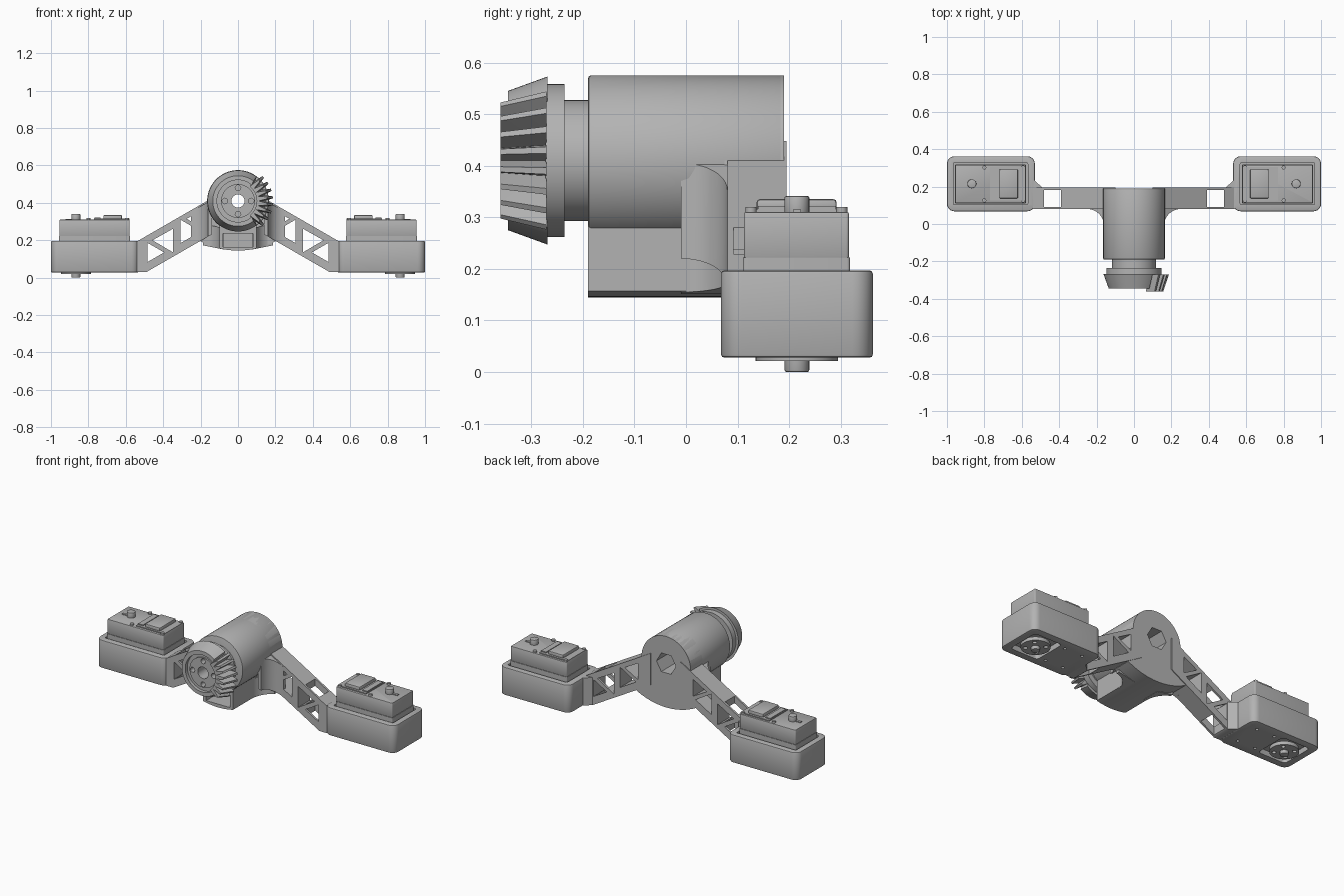
import bpy, bmesh, math
from math import sin, cos, pi, radians

cube = bpy.data.objects.get("Cube")
if cube:
    bpy.data.objects.remove(cube)

grey = bpy.data.materials.new("light_grey")
grey.use_nodes = True
colour = (0.45, 0.45, 0.45, 1)
grey.diffuse_color = colour
grey.node_tree.nodes["Principled BSDF"].inputs["Base Color"].default_value = colour


def activate(ob):
    bpy.ops.object.select_all(action='DESELECT')
    ob.select_set(True)
    bpy.context.view_layer.objects.active = ob


def apply(ob, kind, **settings):
    activate(ob)
    mod = ob.modifiers.new(kind, kind)
    for key, value in settings.items():
        setattr(mod, key, value)
    bpy.ops.object.modifier_apply(modifier=mod.name)


def finish(name, bm, bevel=0):
    bmesh.ops.recalc_face_normals(bm, faces=bm.faces)
    me = bpy.data.meshes.new(name)
    bm.to_mesh(me)
    bm.free()
    me.materials.append(grey)
    ob = bpy.data.objects.new(name, me)
    bpy.context.collection.objects.link(ob)
    if bevel:
        apply(ob, 'BEVEL', width=bevel, segments=2, limit_method='ANGLE', angle_limit=radians(50))
    return ob


def prism(name, pts, a, b, axis='z', bevel=0):
    """Extrude an outline from a to b: (x, y) along z, or (x, z) along y."""
    place = (lambda p, t: (p[0], p[1], t)) if axis == 'z' else (lambda p, t: (p[0], t, p[1]))
    bm = bmesh.new()
    lo = [bm.verts.new(place(p, a)) for p in pts]
    hi = [bm.verts.new(place(p, b)) for p in pts]
    bm.faces.new(lo)
    bm.faces.new(hi)
    for i in range(len(pts)):
        j = (i + 1) % len(pts)
        bm.faces.new((lo[i], lo[j], hi[j], hi[i]))
    return finish(name, bm, bevel)


def arc(cx, cy, r, a0, a1, n):
    angles = [radians(a0 + (a1 - a0) * i / n) for i in range(n + 1)]
    return [(cx + r * cos(t), cy + r * sin(t)) for t in angles]


def disc(cx, cy, r, n=32):
    return arc(cx, cy, r, 0, 360, n)[:-1]


def rrect(x0, x1, y0, y1, r=0.0):
    if not r:
        return [(x0, y0), (x1, y0), (x1, y1), (x0, y1)]
    return (arc(x1 - r, y1 - r, r, 0, 90, 6) + arc(x0 + r, y1 - r, r, 90, 180, 6)
            + arc(x0 + r, y0 + r, r, 180, 270, 6) + arc(x1 - r, y0 + r, r, 270, 360, 6))


def cut(ob, *cutters):
    for c in cutters:
        c.hide_render = True
        apply(ob, 'BOOLEAN', object=c, operation='DIFFERENCE', solver='EXACT')
        bpy.data.objects.remove(c)


def lathe(name, profile, radius, n=96):
    """Spin a closed (r, y) profile about the hub axis."""
    bm = bmesh.new()
    rings = []
    for i in range(n):
        t = 2 * pi * i / n
        rings.append([bm.verts.new((radius(r, t) * cos(t), y, HUB_Z + radius(r, t) * sin(t)))
                      for r, y in profile])
    for i in range(n):
        a, b = rings[i], rings[(i + 1) % n]
        for k in range(len(profile)):
            m = (k + 1) % len(profile)
            bm.faces.new((a[k], a[m], b[m], b[k]))
    return finish(name, bm)


HUB_Z = 0.41
paired = []

# Hub barrel, back plate and front lower block
hub = prism("hub_barrel", disc(0, HUB_Z, 0.165, 64), -0.19, 0.189, 'y', 0.006)
bottom = arc(0, 0.57, 0.425, 242, 298, 16)
plate = prism("hub_back_plate", arc(0, HUB_Z, 0.165, 0, 180, 32) + bottom, 0.075, 0.19, 'y')
block = prism("hub_lower_block", [(0.1, 0.285), (-0.1, 0.285)] + arc(0, 0.57, 0.425, 256.4, 283.6, 10),
              -0.19, 0.1, 'y')
cut(block, prism("pocket", rrect(-0.08, 0.08, 0.165, 0.235), -0.3, 0.03, 'y'))
for ob in (hub, plate):
    cut(ob, prism("bore", disc(0, HUB_Z, 0.035), -0.4, 0.4, 'y'),
        prism("hex_socket", disc(0, HUB_Z, 0.065, 6), 0.06, 0.4, 'y'))

# Sector bevel gear with collar and flange
lathe("gear_collar", [(0.035, -0.17), (0.117, -0.17), (0.117, -0.235), (0.148, -0.235),
                      (0.148, -0.272), (0.035, -0.272)], lambda r, t: r)


def sector(r, t):
    return r - 0.025 if r > 0.13 and cos(t) > cos(radians(50)) else r


gear = lathe("gear_body", [(0.035, -0.268), (0.163, -0.268), (0.135, -0.345), (0.112, -0.345),
                           (0.112, -0.325), (0.09, -0.325), (0.09, -0.335), (0.035, -0.335)], sector)
for k in range(4):
    a = k * pi / 2
    cut(gear, prism("screw_hole", disc(0.07 * cos(a), HUB_Z + 0.07 * sin(a), 0.015, 16), -0.4, -0.3, 'y'))
for k in range(8):
    a = radians(-43.75 + 12.5 * k)
    bm = bmesh.new()
    for y, root, tip, wide in ((-0.27, 0.13, 0.187, 0.016), (-0.36, 0.1, 0.157, 0.013)):
        for r, w in ((root, wide), (tip, wide * 0.4)):
            for s in (-w, w):
                bm.verts.new((r * cos(a) - s * sin(a), y, HUB_Z + r * sin(a) + s * cos(a)))
    bmesh.ops.convex_hull(bm, input=bm.verts)
    finish("gear_tooth", bm)

# Truss arm
arm = prism("truss_arm", [(0.535, 0.03), (0.49, 0.03), (0.2, 0.197), (0.1, 0.255), (0.1, 0.448), (0.535, 0.197)],
            0.08, 0.195, 'y')
windows = [[(0.485, 0.083), (0.485, 0.187), (0.395, 0.135)],
           [(0.347, 0.135), (0.347, 0.262), (0.457, 0.2)],
           [(0.307, 0.185), (0.307, 0.31), (0.2, 0.247)],
           [(0.185, 0.265), (0.185, 0.365), (0.275, 0.315)]]
cut(arm, *[prism("window", w, 0, 0.3, 'y') for w in windows],
    prism("square_window", rrect(0.39, 0.48, 0.092, 0.182), 0, 0.5))
paired.append(arm)

# Fillets joining the arm and lower block to the hub
for name, x, z0, z1, shear in (("arm_fillet", 0.16, 0.22, 0.405, -0.577), ("block_fillet", 0.098, 0.155, 0.27, 0.2)):
    fillet = prism(name, arc(x + 0.09, -0.01, 0.09, 180, 90, 10) + [(x + 0.09, 0.1), (x - 0.02, 0.1), (x - 0.02, -0.01)], z0, z1)
    for v in fillet.data.vertices:
        v.co.z += shear * (v.co.x - x)
    paired.append(fillet)

# Motor housing: open tray with a horn opening in its floor
housing = prism("motor_housing", rrect(0.53, 1.0, 0.068, 0.362, 0.04), 0.028, 0.197, 'z', 0.006)
cut(housing, prism("tray", rrect(0.568, 0.966, 0.103, 0.328, 0.008), 0.06, 0.3),
    prism("horn_opening", rrect(0.77, 0.957, 0.113, 0.318, 0.02), 0, 0.1))
for x in (0.61, 0.73):
    for y in (0.135, 0.295):
        cut(housing, prism("floor_hole", disc(x, y, 0.009, 12), 0, 0.1))
wedge = prism("housing_wedge", [(0.49, 0.08), (0.54, 0.08), (0.54, 0.24), (0.49, 0.195)], 0.03, 0.197)
paired += [housing, wedge]

# Motor body, with a seam line, lid details and output shaft
SX, SY = 0.867, 0.215
paired += [
    prism("motor_lower_case", rrect(0.577, 0.957, 0.11, 0.318, 0.006), 0.061, 0.222),
    prism("motor_upper_case", rrect(0.579, 0.955, 0.112, 0.316, 0.006), 0.22, 0.31, 'z', 0.004),
    prism("lid_plate", rrect(0.58, 0.77, 0.125, 0.305), 0.305, 0.316),
    prism("lid_raised_panel", rrect(0.62, 0.72, 0.137, 0.292), 0.31, 0.335, 'z', 0.006),
    prism("lid_connector_bar", rrect(0.735, 0.768, 0.14, 0.29), 0.31, 0.322),
    prism("lid_shaft_boss", disc(SX, SY, 0.024, 24), 0.3, 0.341, 'z', 0.003),
    prism("lid_key", rrect(SX + 0.02, SX + 0.055, SY - 0.008, SY + 0.008), 0.3, 0.315),
    prism("output_shaft", disc(SX, SY, 0.024, 24), 0.0, 0.07, 'z', 0.004),
]
for x in (0.594, 0.8):
    for y in (0.126, 0.302):
        paired.append(prism("lid_screw", disc(x, y, 0.011, 12), 0.3, 0.32))

# Output horn below the housing
horn = prism("output_horn", disc(SX, SY, 0.08, 40), 0.021, 0.042)
for k in range(4):
    a = pi / 4 + k * pi / 2
    cut(horn, prism("horn_hole", disc(SX + 0.055 * cos(a), SY + 0.055 * sin(a), 0.012, 12), 0, 0.1))
paired.append(horn)

for ob in paired:
    apply(ob, 'MIRROR', use_mirror_merge=False)
for ob in list(bpy.context.scene.objects):
    if ob.type == 'MESH' and grey.name in ob.data.materials:
        activate(ob)
        bpy.ops.object.shade_smooth_by_angle(angle=radians(35))
